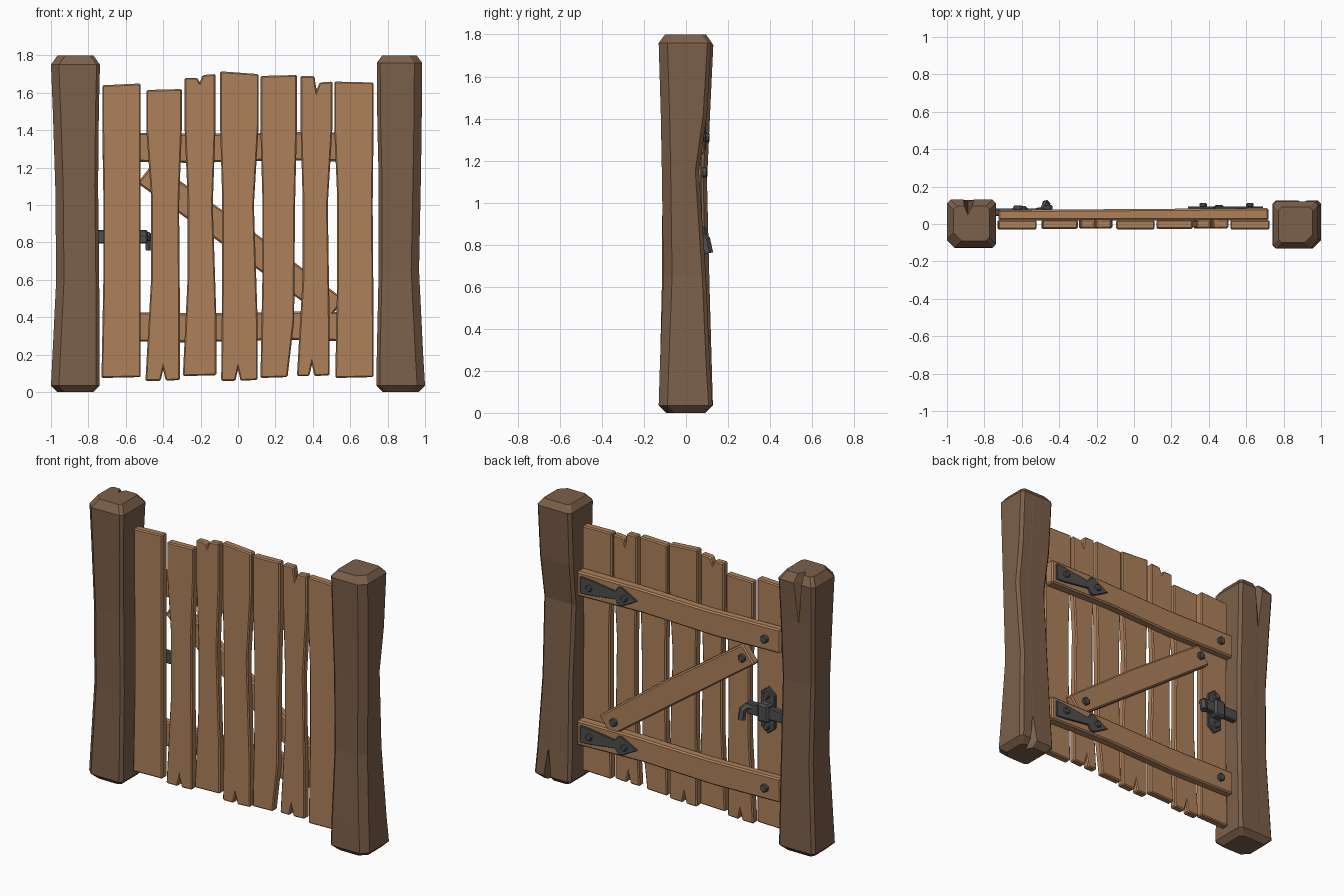
import bpy, bmesh
from math import pi
from mathutils import Vector

if "Cube" in bpy.data.objects:
    bpy.data.objects.remove(bpy.data.objects["Cube"])


def material(name, rgb):
    m = bpy.data.materials.new(name)
    m.diffuse_color = (*rgb, 1)
    m.use_nodes = True
    m.node_tree.nodes["Principled BSDF"].inputs["Base Color"].default_value = m.diffuse_color
    return m


PLANK = material("plank_wood", (0.42, 0.22, 0.105))
POST = material("post_wood", (0.20, 0.115, 0.067))
METAL = material("dark_metal", (0.075, 0.08, 0.077))


def finish(bm, name, mat, bevel=0.0):
    bmesh.ops.recalc_face_normals(bm, faces=bm.faces)
    me = bpy.data.meshes.new(name)
    bm.to_mesh(me)
    bm.free()
    ob = bpy.data.objects.new(name, me)
    bpy.context.collection.objects.link(ob)
    me.materials.append(mat)
    if bevel:
        b = ob.modifiers.new("worn_edges", 'BEVEL')
        b.width, b.segments, b.limit_method = bevel, 1, 'ANGLE'
        b.angle_limit = 0.6
    return ob


def slab(name, outline, y0, y1, mat, bevel=0.0, slope=0.0):
    """Extrude an (x, z) outline from y0 to y1; slope tilts the back face along x."""
    bm = bmesh.new()
    front = [bm.verts.new((x, y0, z)) for x, z in outline]
    back = [bm.verts.new((x, y1 + slope * x, z)) for x, z in outline]
    bm.faces.new(front)
    bm.faces.new(back[::-1])
    n = len(outline)
    for i in range(n):
        j = (i + 1) % n
        bm.faces.new((front[i], front[j], back[j], back[i]))
    return finish(bm, name, mat, bevel)


def box(name, lo, hi, mat, bevel=0.0):
    return slab(name, [(lo[0], lo[2]), (hi[0], lo[2]), (hi[0], hi[2]), (lo[0], hi[2])],
                lo[1], hi[1], mat, bevel)


def bolt(name, x, y, z, r=0.027, h=0.026):
    bpy.ops.mesh.primitive_cylinder_add(vertices=6, radius=r, depth=h,
                                        location=(x, y + h / 2, z), rotation=(pi / 2, 0, 0))
    ob = bpy.context.object
    ob.name = name
    ob.data.materials.append(METAL)
    b = ob.modifiers.new("worn_edges", 'BEVEL')
    b.width, b.segments = 0.005, 1


def post(name, side, crack_x, rings):
    """Loft chamfered cross-sections; each ring is z, inner x, outer x, y0, y1, crack, inset."""
    bm = bmesh.new()
    loops = []
    for z, xi, xo, y0, y1, d, ins in rings:
        xi, xo, y0, y1 = xi + ins, xo - ins, y0 + ins, y1 - ins
        c, k = 0.018, 0.042
        w = 0.003 + d * 0.4
        pts = [(xi, y0 + c), (xi + c, y0), (xo - k, y0), (xo, y0 + k),
               (xo, y1 - c), (xo - c, y1), (crack_x + w, y1),
               (crack_x + 0.004, y1 - d - 0.001), (crack_x - w, y1), (xi + c, y1), (xi, y1 - c)]
        loops.append([bm.verts.new((side * x, y, z)) for x, y in pts])
    for a, b in zip(loops, loops[1:]):
        for i in range(len(a)):
            j = (i + 1) % len(a)
            bm.faces.new((a[i], a[j], b[j], b[i]))
    bm.faces.new(loops[0])
    bm.faces.new(loops[-1])
    finish(bm, name, POST)


# Gate posts with hewn waists and end cracks
post("latch_post", -1, 0.885, [
    (0.0, 0.74, 1.0, -0.128, 0.128, 0, 0.035), (0.035, 0.74, 1.0, -0.128, 0.128, 0, 0),
    (0.6, 0.742, 0.972, -0.115, 0.112, 0, 0), (1.1, 0.748, 0.977, -0.112, 0.10, 0, 0),
    (1.5, 0.744, 0.99, -0.12, 0.118, 0, 0), (1.75, 0.738, 1.0, -0.125, 0.13, 0.06, 0),
    (1.8, 0.738, 1.0, -0.125, 0.13, 0.045, 0.035)])
post("hinge_post", 1, 0.90, [
    (0.0, 0.74, 1.0, -0.13, 0.126, 0.045, 0.035), (0.035, 0.74, 1.0, -0.13, 0.126, 0.055, 0),
    (0.2, 0.742, 0.99, -0.125, 0.115, 0, 0),
    (0.65, 0.752, 0.968, -0.108, 0.095, 0, 0), (1.15, 0.752, 0.978, -0.115, 0.062, 0, 0),
    (1.42, 0.745, 0.982, -0.12, 0.10, 0, 0), (1.76, 0.742, 0.985, -0.13, 0.12, 0, 0),
    (1.8, 0.742, 0.985, -0.13, 0.12, 0, 0.03)])

# Planks: bottom x pair, middle pair, top pair, bottom z, top z left/right,
# bottom split x, top split x (None = whole)
planks = [
    (-.73, -.52, -.72, -.52, -.725, -.52, .075, 1.64, 1.65, None, None),
    (-.495, -.31, -.465, -.315, -.49, -.30, .06, 1.615, 1.62, -.40, None),
    (-.295, -.115, -.27, -.135, -.285, -.12, .085, 1.68, 1.70, None, -.205),
    (-.09, .105, -.085, .085, -.095, .11, .06, 1.715, 1.70, 0.0, None),
    (.12, .265, .13, .305, .12, .315, .075, 1.69, 1.695, None, None),
    (.315, .49, .345, .48, .335, .505, .085, 1.69, 1.66, .395, .42),
    (.52, .725, .53, .72, .515, .725, .075, 1.66, 1.655, None, None)]
for i, (a0, a1, m0, m1, t0, t1, zb, zl, zr, sb, st) in enumerate(planks):
    o = [(a0, zb)]
    if sb is not None:
        o += [(sb - .014, zb), (sb, zb + .06), (sb + .014, zb)]
    o += [(a1, zb + .005), (max(a1, m1 - .005), .38), (m1, 1.0), (t1, 1.42), (t1, zr)]
    if st is not None:
        o += [(st + .016, zr - .005), (st, zr - .045), (st - .012, zl)]
    o += [(t0, zl), (t0, 1.4), (m0, 1.05), (m0, .6)]
    dy = 0.003 * (i % 3 - 1)
    slab(f"plank_{i + 1}", o, -0.026 + dy, 0.022 + dy * .5, PLANK, 0.007)

# Cross rails and diagonal brace on the back
for label, z in (("upper", 1.31), ("lower", 0.35)):
    slab(label + "_rail", [(-.725, z - .075), (-.25, z - .085), (.25, z - .07), (.72, z - .082),
                           (.72, z + .078), (.3, z + .08), (-.2, z + .07), (-.725, z + .08)],
         0.02, 0.080, PLANK, 0.009, 0.007)
    bolt(label + "_rail_bolt", -0.62, 0.074, z)
    # Strap hinge with arrow tip
    half = [(.69, .055), (.62, .05), (.44, .026), (.42, .058), (.39, .058)]
    strap = [(x, z + h) for x, h in half] + [(.285, z)] + [(x, z - h) for x, h in half[::-1]]
    slab(label + "_hinge_strap", strap, 0.078, 0.094, METAL, 0.003)
    for k, x in enumerate((0.62, 0.37)):
        bolt(f"{label}_hinge_bolt_{k + 1}", x, 0.092, z, 0.023, 0.02)

up, low, across = Vector((-.495, 1.172)), Vector((.525, .44)), Vector((.043, .055))
slab("diagonal_brace", [up - across, low - across, low + across,
                        Vector((.03, .80)) + across * 1.1, up + across], 0.02, 0.077, PLANK, 0.009)
bolt("brace_bolt_top", -0.46, 0.075, 1.145)
bolt("brace_bolt_bottom", 0.455, 0.075, 0.485)

# Latch: pointed back plate, sliding bar, staple and bent handle
lx, lz = -0.61, 0.83
plate = [(-.05, -.06), (-.05, -.11), (0, -.15), (.05, -.11), (.05, -.06),
         (.05, .11), (0, .15), (-.05, .11)]
slab("latch_plate", [(lx + x, lz + z) for x, z in plate], 0.02, 0.042, METAL, 0.004)
for k, dz in enumerate((-0.1, 0.1)):
    bolt(f"latch_bolt_{k + 1}", lx, 0.04, lz + dz, 0.024, 0.024)
box("latch_bar", (-0.78, 0.042, lz - .037), (-0.485, 0.082, lz + .037), METAL, 0.006)
box("latch_staple", (lx - .04, 0.035, lz - .058), (lx + .04, 0.097, lz + .058), METAL, 0.012)

cu = bpy.data.curves.new("latch_handle", 'CURVE')
cu.dimensions = '3D'
cu.bevel_depth, cu.bevel_resolution, cu.use_fill_caps = 0.024, 1, True
sp = cu.splines.new('POLY')
path = [(-.52, .062, .835), (-.485, .07, .835), (-.472, .095, .82), (-.47, .106, .76)]
sp.points.add(len(path) - 1)
for p, co in zip(sp.points, path):
    p.co = (*co, 1)
sp.use_smooth = False
cu.materials.append(METAL)
bpy.context.collection.objects.link(bpy.data.objects.new("latch_handle", cu))
